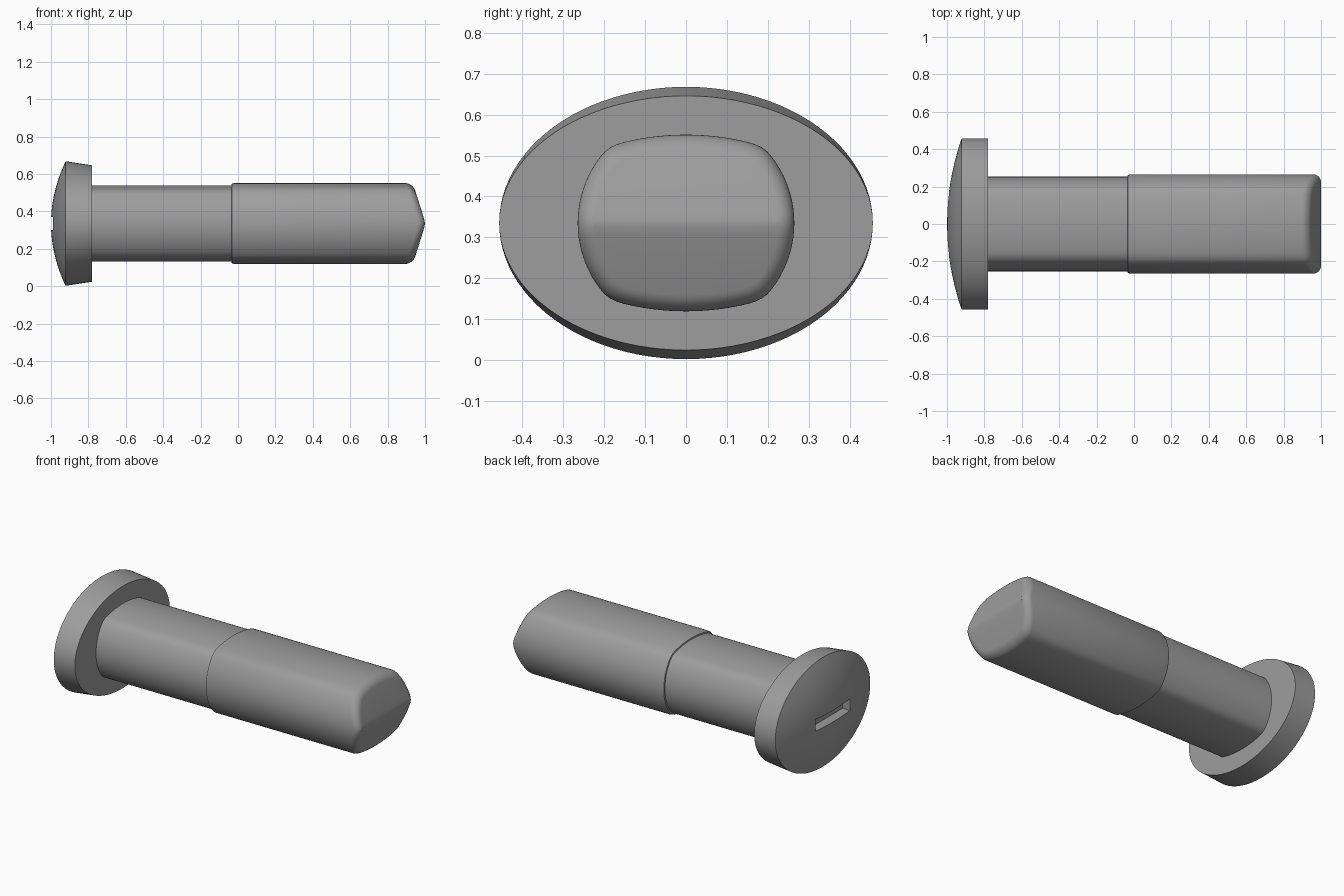
import bpy, bmesh, math

if "Cube" in bpy.data.objects:
    bpy.data.objects.remove(bpy.data.objects["Cube"])

N = 96            # points around every cross-section
ZC = 0.335        # height of the long axis

grey = bpy.data.materials.new("mid grey")
grey.diffuse_color = (0.34, 0.34, 0.34, 1)
grey.use_nodes = True
grey.node_tree.nodes["Principled BSDF"].inputs["Base Color"].default_value = grey.diffuse_color


def section(inset):
    """Rounded-barrel outline: round sides cut by flatter top and bottom arcs."""
    pts = []
    for i in range(N):
        a = 2 * math.pi * i / N
        c, s = math.cos(a), math.sin(a)
        side = 0.265 - inset
        top = -0.424 * abs(s) + math.sqrt((0.64 - inset) ** 2 - (0.424 * c) ** 2)
        h = max(0.015 - abs(side - top), 0) / 0.015
        r = min(side, top) - h * h * 0.015 / 4
        pts.append((r * c, r * s))
    return pts


def ellipse(ry, rz):
    return [(ry * math.cos(2 * math.pi * i / N), rz * math.sin(2 * math.pi * i / N))
            for i in range(N)]


def add_ring(bm, pts, x):
    """x may be a number or a function of (y, z)."""
    return [bm.verts.new((x(y, z) if callable(x) else x, y, ZC + z)) for y, z in pts]


def bridge(bm, a, b):
    for i in range(N):
        j = (i + 1) % N
        bm.faces.new((a[i], a[j], b[j], b[i]))


def finish(bm, name):
    bmesh.ops.remove_doubles(bm, verts=bm.verts, dist=1e-6)
    bmesh.ops.recalc_face_normals(bm, faces=bm.faces)
    me = bpy.data.meshes.new(name)
    bm.to_mesh(me)
    bm.free()
    me.materials.append(grey)
    ob = bpy.data.objects.new(name, me)
    bpy.context.collection.objects.link(ob)
    return ob


def smooth(ob):
    bpy.ops.object.select_all(action='DESELECT')
    ob.select_set(True)
    bpy.context.view_layer.objects.active = ob
    bpy.ops.object.shade_smooth_by_angle(angle=math.radians(28))


# Shaft: slim shank, small step, thicker body and a filleted wedge tip
def wedge(y, z):
    return 1.004 - 0.32 * math.sqrt(z * z + 0.015 ** 2)


bm = bmesh.new()
rings = [add_ring(bm, section(d), x) for d, x in
         ((0.012, -0.80), (0.012, -0.035), (0.004, -0.033), (0.0, -0.022))]
FILLET = 0.04
for k in range(9):
    a = math.pi / 2 * k / 8
    back = FILLET * (1 - math.sin(a))
    rings.append(add_ring(bm, section(FILLET * (1 - math.cos(a))),
                          lambda y, z: wedge(y, z) - back))
for a, b in zip(rings, rings[1:]):
    bridge(bm, a, b)
bm.faces.new(rings[0])

# Two sloped tip faces, meeting in a softened ridge at mid height
outline = section(FILLET)
steps = (1, 0.25, 0.15, 0.07, 0, -0.07, -0.15, -0.25, -1)
columns = []
for i in range(N // 2 + 1):
    y, z = outline[i]
    if i in (0, N // 2):
        columns.append([rings[-1][i]] * len(steps))
        continue
    col = [rings[-1][i]]
    for t in steps[1:-1]:
        col.append(bm.verts.new((wedge(y, t * z), y, ZC + t * z)))
    col.append(rings[-1][N - i])
    columns.append(col)
for a, b in zip(columns, columns[1:]):
    for k in range(len(steps) - 1):
        quad = list(dict.fromkeys((a[k], a[k + 1], b[k + 1], b[k])))
        bm.faces.new(quad)
shaft = finish(bm, "shaft")
smooth(shaft)

# Oval head: tapered rim with a shallow dome
bm = bmesh.new()
rings = [add_ring(bm, ellipse(0.457, 0.311), -0.78)]
DOME = 10
for k in range(DOME):
    f = 1 - k / DOME
    rings.append(add_ring(bm, ellipse(0.457 * f, 0.333 * f), -1 + 0.078 * f * f))
for a, b in zip(rings, rings[1:]):
    bridge(bm, a, b)
bm.faces.new(rings[0])
pole = bm.verts.new((-1, 0, ZC))
for i in range(N):
    bm.faces.new((rings[-1][i], rings[-1][(i + 1) % N], pole))
head = finish(bm, "head")

# Screwdriver slot cut into the dome
bm = bmesh.new()
bmesh.ops.create_cube(bm, size=1)
for v in bm.verts:
    v.co = (-0.99 + v.co.x * 0.10, v.co.y * 0.33, ZC + v.co.z * 0.07)
cutter = finish(bm, "slot_cutter")
cutter.hide_render = True
cut = head.modifiers.new("slot", 'BOOLEAN')
cut.operation = 'DIFFERENCE'
cut.solver = 'EXACT'
cut.object = cutter
bpy.context.view_layer.objects.active = head
bpy.ops.object.modifier_apply(modifier=cut.name)
bpy.data.objects.remove(cutter)
smooth(head)
